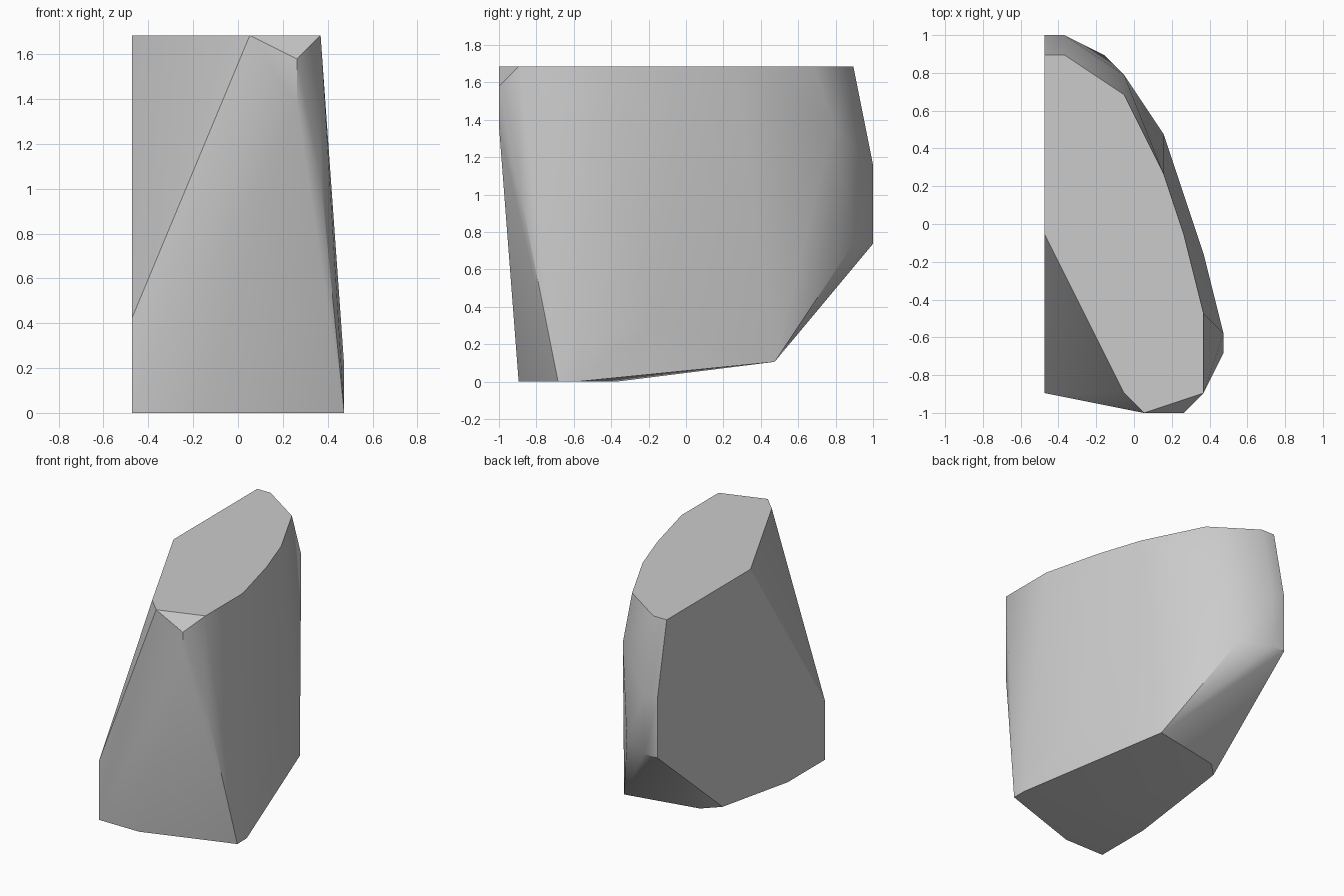
import bpy
import bmesh
from math import radians
from mathutils import Vector

# Remove the default cube
cube = bpy.data.objects.get("Cube")
if cube:
    bpy.data.objects.remove(cube, do_unlink=True)

# The block is chipped on a regular lattice: width, depth and height in cells
WIDTH, DEPTH, HEIGHT = 9, 19, 16
CELL = 2 / DEPTH


def place(column, row, level):
    """Turn lattice coordinates into a centred position standing on the floor."""
    return Vector((column - WIDTH / 2, row - DEPTH / 2, level)) * CELL


# Flat top outline
top_outline = [(0, 9), (4, 1), (5, 0), (8, 1), (8, 5), (7, 9),
               (6, 12), (4, 16), (1, 18), (0, 18)]
# Flat patch that touches the floor
foot_outline = [(0, 1), (3, 1), (9, 3), (9, 4), (3, 6), (0, 5)]
# Lower edge of the sloping underside
underside = [(0, 12), (1, 13), (6, 14)]
# Corners between top and bottom
front_corners = [(0, 1, 4), (7, 0, 15), (7, 0, 13), (8, 1, 10)]
side_corners = [(9, 4, 2), (8, 8, 3), (4, 17, 13), (3, 18, 7)]
back_ridge = [(column, 19, level) for column in (0, 1) for level in (7, 11)]

corners = front_corners + side_corners + back_ridge
corners += [(c, r, HEIGHT) for c, r in top_outline]
corners += [(c, r, 0) for c, r in foot_outline]
corners += [(c, r, 1) for c, r in underside]

# Wrap the corners in one convex skin and merge the coplanar faces
bm = bmesh.new()
for corner in corners:
    bm.verts.new(place(*corner))
result = bmesh.ops.convex_hull(bm, input=bm.verts[:])
bm.verts.ensure_lookup_table()
loose = [v for v in bm.verts if not v.link_faces]
bmesh.ops.delete(bm, geom=loose, context='VERTS')
bmesh.ops.dissolve_limit(bm, angle_limit=radians(0.5),
                         verts=bm.verts[:], edges=bm.edges[:])
bmesh.ops.recalc_face_normals(bm, faces=bm.faces[:])

mesh = bpy.data.meshes.new("stone_chunk")
bm.to_mesh(mesh)
bm.free()
chunk = bpy.data.objects.new("stone_chunk", mesh)
bpy.context.collection.objects.link(chunk)

# Plain grey stone
grey = bpy.data.materials.new("plain grey")
grey.use_nodes = True
colour = (0.6, 0.6, 0.6, 1)
grey.diffuse_color = colour
grey.node_tree.nodes["Principled BSDF"].inputs["Base Color"].default_value = colour
mesh.materials.append(grey)

# Soft shading across shallow edges, crisp along the steep ones
bpy.ops.object.select_all(action='DESELECT')
chunk.select_set(True)
bpy.context.view_layer.objects.active = chunk
bpy.ops.object.shade_smooth_by_angle(angle=radians(30))
